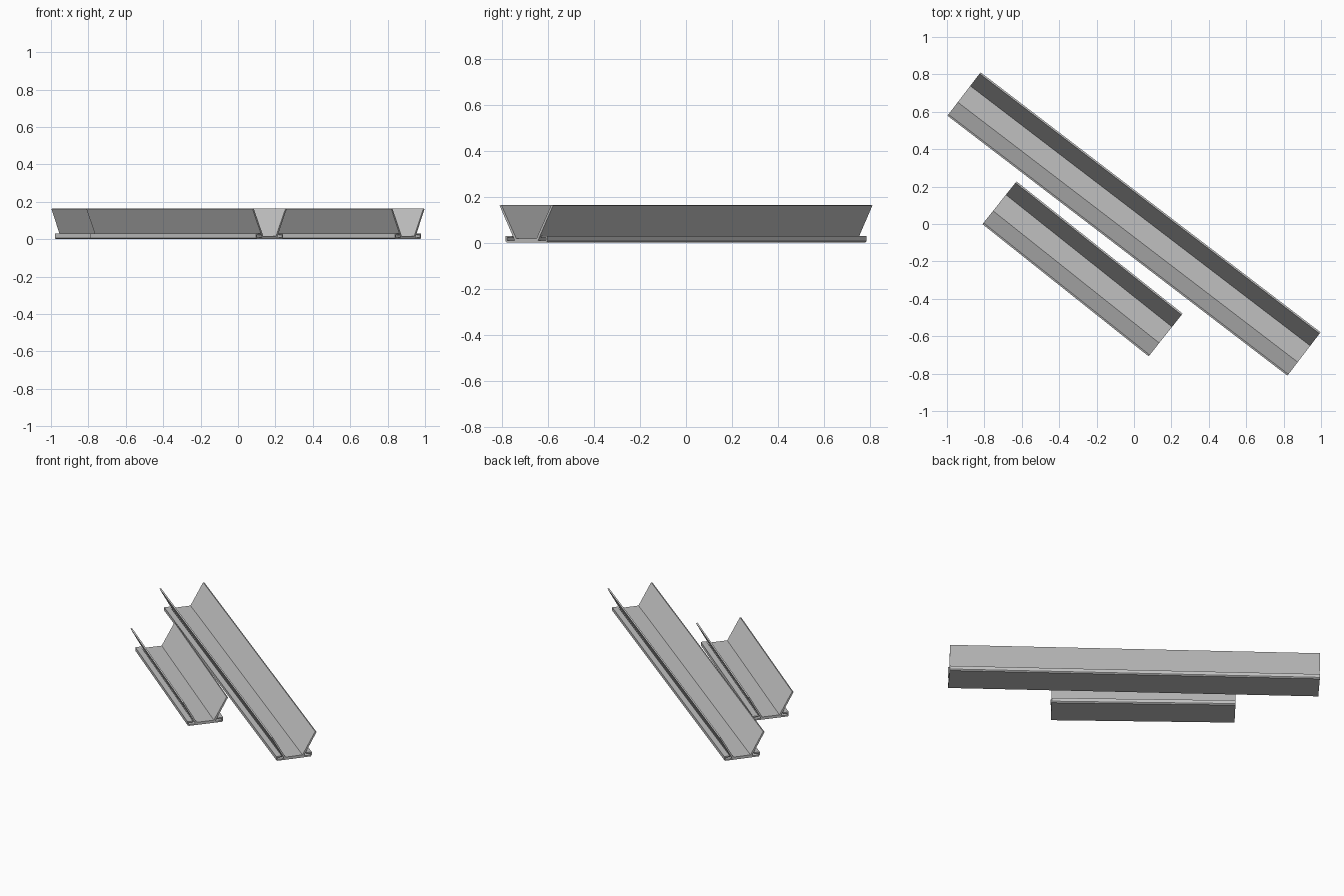
import bpy, bmesh, math

if "Cube" in bpy.data.objects:
    bpy.data.objects.remove(bpy.data.objects["Cube"])

grey = bpy.data.materials.new("light grey metal")
grey.diffuse_color = (0.53, 0.53, 0.53, 1)
grey.use_nodes = True
grey.node_tree.nodes["Principled BSDF"].inputs["Base Color"].default_value = grey.diffuse_color

# Half cross-section (across, up): base channel with inturned lips, then flared trough wall
HALF = [(0.108, 0), (0.115, 0.007), (0.115, 0.030), (0.079, 0.030),
        (0.079, 0.022), (0.107, 0.022), (0.107, 0.010), (0.064, 0.010),
        (0.146, 0.161), (0.137, 0.165), (0.055, 0.018)]
PROFILE = HALF + [(-a, z) for a, z in reversed(HALF)]


def trough(name, length, centre, angle):
    """Extrude the section along its length and place it on the ground."""
    bm = bmesh.new()
    face = bm.faces.new([bm.verts.new((-length / 2, a, z)) for a, z in PROFILE])
    new = bmesh.ops.extrude_face_region(bm, geom=[face], use_keep_orig=True)["geom"]
    bmesh.ops.translate(bm, vec=(length, 0, 0),
                        verts=[v for v in new if isinstance(v, bmesh.types.BMVert)])
    bmesh.ops.recalc_face_normals(bm, faces=bm.faces)
    mesh = bpy.data.meshes.new(name)
    bm.to_mesh(mesh)
    bm.free()
    mesh.materials.append(grey)
    obj = bpy.data.objects.new(name, mesh)
    obj.location = (*centre, 0)
    obj.rotation_euler.z = math.radians(angle)
    bpy.context.collection.objects.link(obj)


trough("long_trough", 2.288, (0, 0), -37.4)
trough("short_trough", 1.135, (-0.275, -0.24), -38.5)
